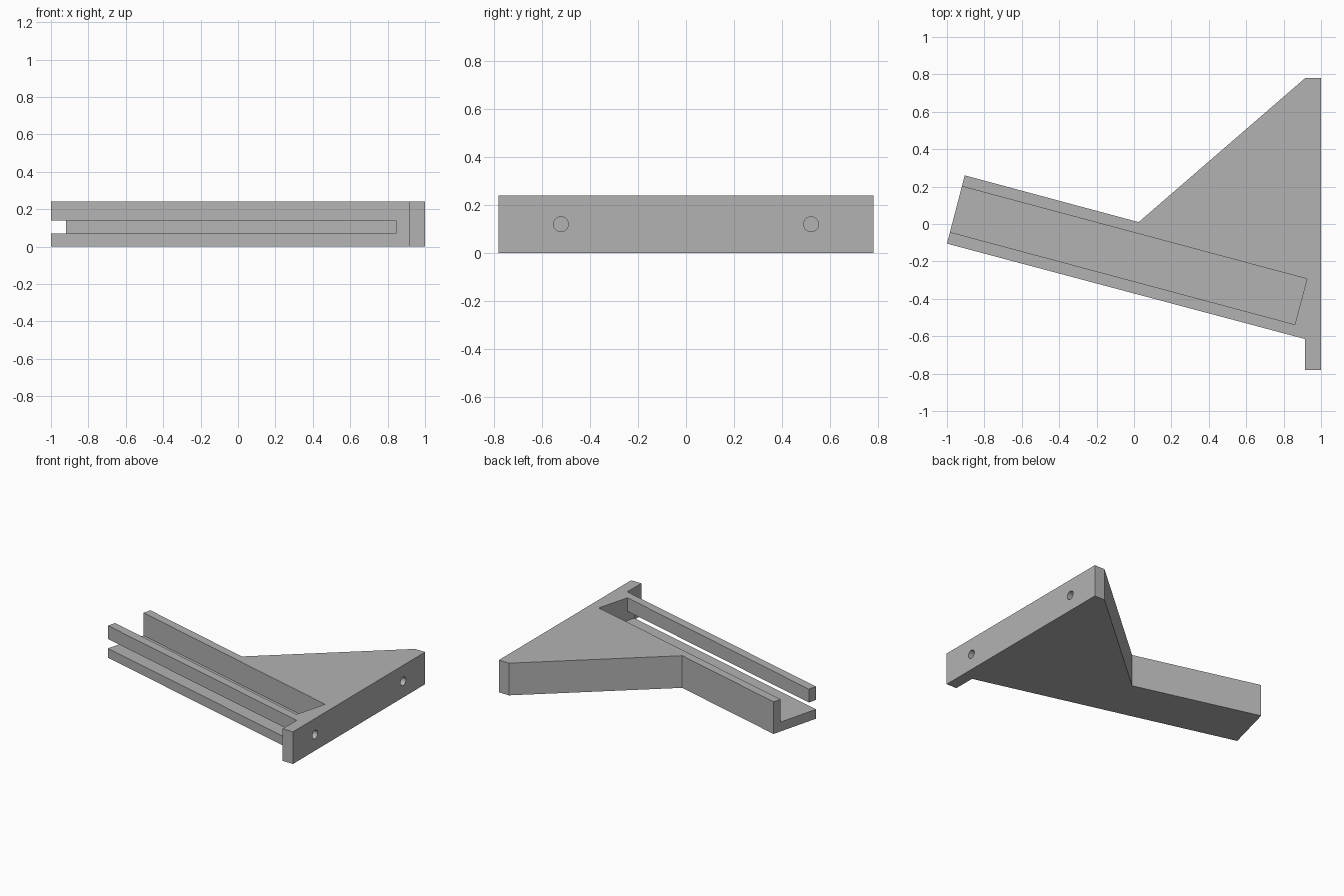
import bpy, bmesh, math
from mathutils import Matrix

if "Cube" in bpy.data.objects:
    bpy.data.objects.remove(bpy.data.objects["Cube"])

HEIGHT = 0.24
FLOOR = 0.07

grey = bpy.data.materials.new("plain grey")
grey.use_nodes = True
colour = (0.45, 0.45, 0.45, 1)
grey.diffuse_color = colour
grey.node_tree.nodes["Principled BSDF"].inputs["Base Color"].default_value = colour


def add_object(name, bm, matrix=Matrix()):
    bmesh.ops.recalc_face_normals(bm, faces=bm.faces)
    mesh = bpy.data.meshes.new(name)
    bm.to_mesh(mesh)
    bm.free()
    mesh.materials.append(grey)
    obj = bpy.data.objects.new(name, mesh)
    obj.matrix_world = matrix
    bpy.context.collection.objects.link(obj)
    return obj


def prism(name, outline, bottom, top, matrix=Matrix()):
    bm = bmesh.new()
    face = bm.faces.new([bm.verts.new((x, y, bottom)) for x, y in outline])
    new = bmesh.ops.extrude_face_region(bm, geom=[face])["geom"]
    verts = [v for v in new if isinstance(v, bmesh.types.BMVert)]
    bmesh.ops.translate(bm, verts=verts, vec=(0, 0, top - bottom))
    return add_object(name, bm, matrix)


def box(name, x0, x1, y0, y1, z0, z1, matrix):
    return prism(name, [(x0, y0), (x1, y0), (x1, y1), (x0, y1)], z0, z1, matrix)


def cut(target, cutter):
    cutter.hide_render = True
    mod = target.modifiers.new("cut", 'BOOLEAN')
    mod.operation = 'DIFFERENCE'
    mod.solver = 'EXACT'
    mod.object = cutter
    bpy.context.view_layer.objects.active = target
    bpy.ops.object.modifier_apply(modifier=mod.name)
    bpy.data.objects.remove(cutter)


# Mounting plate, triangular brace and slanted arm in one outline
bracket = prism("bracket", [
    (0.915, 0.78), (1, 0.78), (1, -0.78), (0.915, -0.78),
    (0.915, -0.615), (-1, -0.105), (-0.905, 0.26), (0.025, 0.01)], 0, HEIGHT)

# Open-topped channel along the arm, then a slot through its front wall
arm = Matrix.Translation((-1, -0.105, 0)) @ Matrix.Rotation(math.radians(-15), 4, 'Z')
cut(bracket, box("channel_cutter", -0.2, 1.908, 0.064, 0.316, FLOOR, 0.4, arm))
cut(bracket, box("slot_cutter", -0.2, 1.908, -0.1, 0.2, FLOOR, 0.14, arm))

# Blind screw holes in the mounting face
for y in (-0.52, 0.52):
    bm = bmesh.new()
    bmesh.ops.create_cone(bm, cap_ends=True, segments=32,
                          radius1=0.031, radius2=0.031, depth=0.16)
    place = Matrix.Translation((1, y, HEIGHT / 2)) @ Matrix.Rotation(math.pi / 2, 4, 'Y')
    cut(bracket, add_object("hole_cutter", bm, place))

# Smooth hole walls, sharp edges elsewhere
bpy.ops.object.select_all(action='DESELECT')
bracket.select_set(True)
bpy.context.view_layer.objects.active = bracket
bpy.ops.object.shade_smooth_by_angle(angle=math.radians(30))
